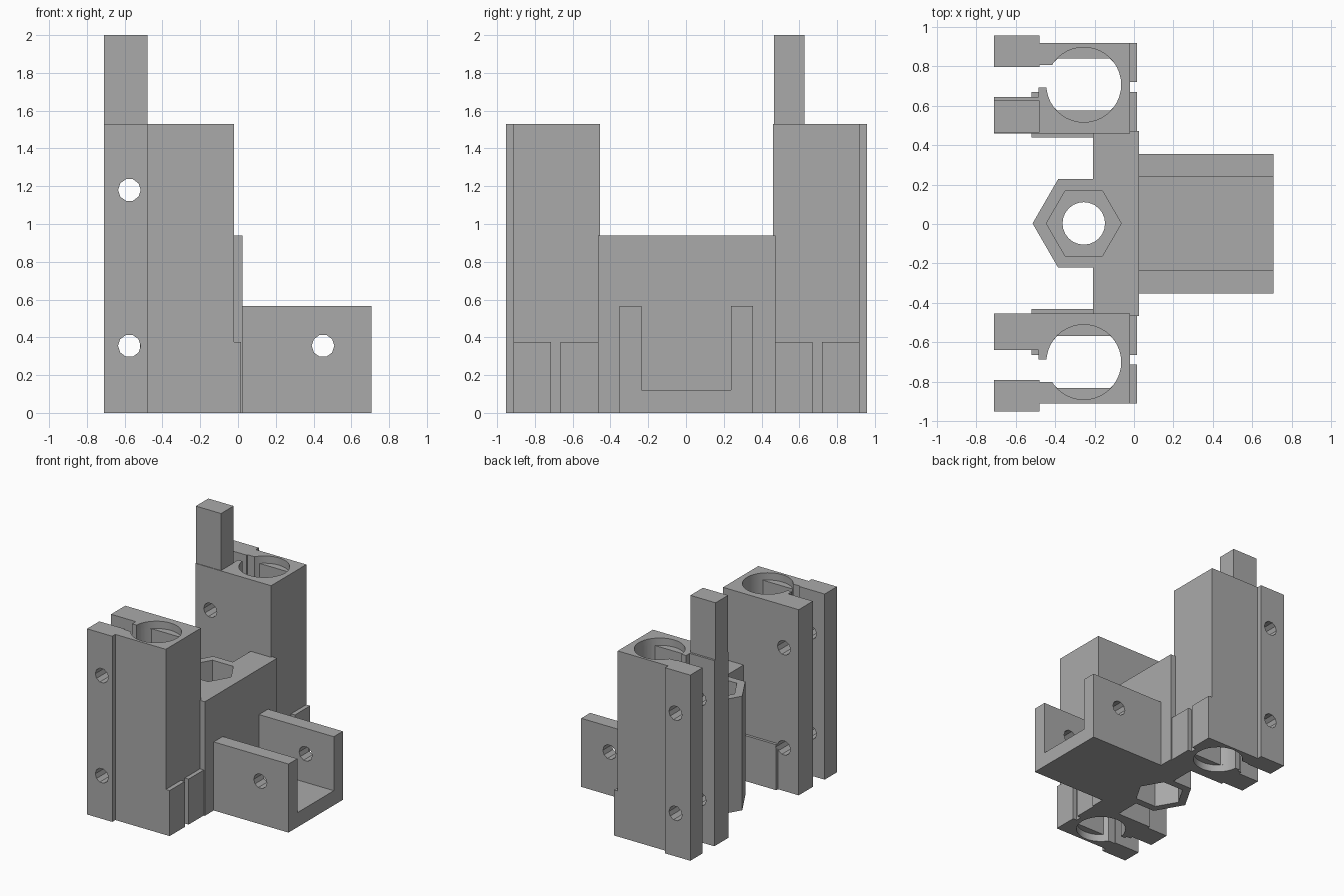
import bpy, bmesh
from math import cos, sin, pi

cube = bpy.data.objects.get("Cube")
if cube:
    bpy.data.objects.remove(cube, do_unlink=True)

grey = bpy.data.materials.new("plain grey")
grey.use_nodes = True
grey.diffuse_color = (0.4, 0.4, 0.4, 1)
grey.node_tree.nodes["Principled BSDF"].inputs["Base Color"].default_value = grey.diffuse_color

MID = 0.003  # mirror plane of the two clamp columns


def prism(name, points, low, high, axis="z"):
    """Extrude a closed outline: (x, y) along z, or (x, z) along y."""
    bm = bmesh.new()
    place = (lambda a, b, t: (a, b, t)) if axis == "z" else (lambda a, b, t: (a, t, b))
    rings = [[bm.verts.new(place(a, b, t)) for a, b in points] for t in (low, high)]
    for ring in rings:
        bm.faces.new(ring)
    n = len(points)
    for i in range(n):
        j = (i + 1) % n
        bm.faces.new((rings[0][i], rings[0][j], rings[1][j], rings[1][i]))
    bmesh.ops.recalc_face_normals(bm, faces=bm.faces)
    mesh = bpy.data.meshes.new(name)
    bm.to_mesh(mesh)
    bm.free()
    mesh.materials.append(grey)
    obj = bpy.data.objects.new(name, mesh)
    bpy.context.collection.objects.link(obj)
    return obj


def rect(x0, x1, y0, y1):
    return [(x0, y0), (x1, y0), (x1, y1), (x0, y1)]


def circle(x, y, r, n, clip=9):
    ring = [(r * cos(2 * pi * i / n), r * sin(2 * pi * i / n)) for i in range(n)]
    return [(x + a, y + max(-clip, min(clip, b))) for a, b in ring if abs(b) <= clip + 0.03]


def cut(obj, cutters):
    """Subtract the cutters, keep the result and remove the cutters."""
    for c in cutters:
        c.hide_render = True
        mod = obj.modifiers.new("cut", "BOOLEAN")
        mod.operation, mod.solver, mod.object = "DIFFERENCE", "EXACT", c
    bpy.context.view_layer.update()
    graph = bpy.context.evaluated_depsgraph_get()
    mesh = bpy.data.meshes.new_from_object(obj.evaluated_get(graph))
    obj.modifiers.clear()
    obj.data = mesh
    for c in cutters:
        bpy.data.objects.remove(c, do_unlink=True)


def smooth(obj):
    bpy.ops.object.select_all(action="DESELECT")
    obj.select_set(True)
    bpy.context.view_layer.objects.active = obj
    bpy.ops.object.shade_smooth_by_angle(angle=0.5)


def pin_hole(x, z):
    return prism("pin_cutter", circle(x, z, 0.06, 10), -1.2, 1.2, "y")


# Clamp columns with split jaws, a bore and cross holes
JAWS = [(-.02, .457), (-.02, .915), (-.48, .915), (-.48, .955), (-.71, .955),
        (-.71, .795), (-.48, .795), (-.48, .805), (-.36, .805), (-.36, .69),
        (-.485, .69), (-.485, .642), (-.71, .642), (-.71, .457)]
HEIGHT = 1.53
LEDGE = 0.06
for side, s in (("left", 1), ("right", -1)):
    tag = "back" if s > 0 else "front"
    flip = lambda pts: [(x, s * y + MID) for x, y in pts]
    column = prism(tag + "_clamp_column", flip(JAWS), 0, HEIGHT)
    full = flip(circle(-.255, .704, .19, 40))
    flat = flip(circle(-.255, .704, .19, 40, .132))
    cut(column, [prism("bore", flat, -.1, HEIGHT + .1),
                 prism("bore_top", full, HEIGHT - LEDGE, HEIGHT + .1),
                 prism("bore_foot", full, -.1, LEDGE),
                 pin_hole(-.575, .355), pin_hole(-.575, 1.18)])
    smooth(column)
    # Thickened foot pads round the base
    for name, area in (("outer_pad", rect(-.03, .015, .717, .915)),
                       ("inner_pad", rect(-.03, .015, .457, .668)),
                       ("foot_plate", rect(-.52, -.2, .435, .46)),
                       ("slot_tab", rect(-.52, -.48, .6, .668))):
        pad = prism(tag + "_" + name, flip(area), 0, .375)
        if name == "foot_plate":
            cut(pad, [pin_hole(-.575, .355)])

# Tall stop post on the back column
prism("stop_post", rect(-.71, -.48, .465, .628), HEIGHT, 2)

# Centre wall joined to the hexagonal boss, with nut pockets and a rod hole
OUTLINE = [(.025, -.467), (.025, .473), (-.207, .473), (-.207, .228), (-.385, .228),
           (-.515, MID), (-.385, -.222), (-.207, -.222), (-.207, -.467)]
wall = prism("centre_wall", OUTLINE, 0, .94)
nut = circle(-.255, MID, .19, 6)
cut(wall, [prism("rod_hole", circle(-.255, MID, .108, 24), -.1, 1.1),
           prism("nut_top", nut, .52, 1.1),
           prism("nut_foot", nut, -.1, .42)])
smooth(wall)

# U-shaped bracket with a cross hole
CHANNEL = [(-.352, 0), (.355, 0), (.355, .565), (.238, .565),
           (.238, .12), (-.235, .12), (-.235, .565), (-.352, .565)]
bracket = prism("channel_bracket", CHANNEL, 0, 1)
for v in bracket.data.vertices:
    y, z, t = v.co
    v.co = (.02 + .687 * t, y, z)
cut(bracket, [pin_hole(.45, .355)])
smooth(bracket)
